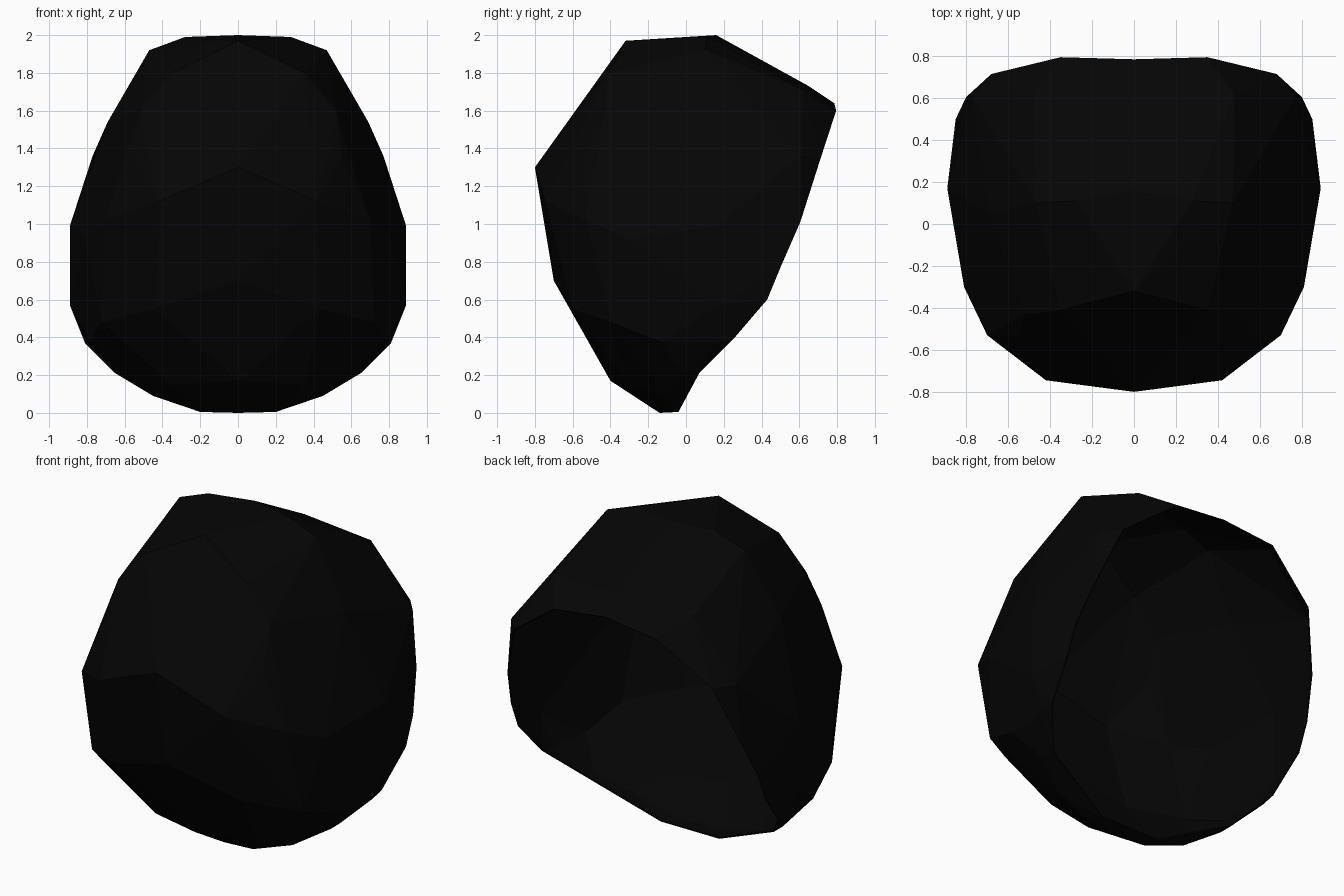
import bpy, bmesh
from mathutils import Vector

# Right half of the open rim at the back, bottom to top
RIM = [(0.2, -0.04, 0.005), (0.45, -0.02, 0.12), (0.65, 0.07, 0.21),
       (0.81, 0.25, 0.39), (0.85, 0.43, 0.6), (0.85, 0.5, 0.77),
       (0.8, 0.605, 1.01), (0.68, 0.715, 1.355), (0.35, 0.795, 1.6),
       (0, 0.785, 1.64)]
# Facet corners on the right half of the outside
CORNERS = [(0, -0.14, 0.0), (0, -0.4, 0.17), (0, -0.7, 0.7), (0, -0.8, 1.3),
           (0, -0.32, 1.97), (0, 0.16, 2.0), (0, 0.65, 1.73),   # centre line
           (0.2, -0.14, 0.01), (0.45, -0.11, 0.09), (0.65, -0.02, 0.21),
           (0.81, 0.16, 0.37), (0.78, -0.13, 0.375),           # lower edge
           (0.35, -0.31, 0.15), (0.5, -0.32, 0.275),
           (0.44, -0.6, 0.55), (0.72, -0.4, 0.48),             # chin
           (0.42, -0.745, 1.12), (0.7, -0.53, 1.02), (0.81, -0.3, 0.92),  # brow
           (0.89, 0.17, 0.57), (0.89, 0.17, 0.99), (0.77, 0.61, 1.36),  # sides
           (0.35, -0.41, 1.8), (0.52, -0.43, 1.6), (0.55, -0.54, 1.36),
           (0.69, 0.05, 1.54), (0.28, 0.11, 1.99), (0.47, 0.1, 1.92),
           (0.48, 0.615, 1.71)]                                # crown

black = bpy.data.materials.new("black")
black.diffuse_color = (0.0015, 0.0015, 0.0015, 1)

bm = bmesh.new()


def add(points):
    verts = []
    for x, y, z in points:
        verts.append(bm.verts.new((x, y, z)))
        if x:
            verts.append(bm.verts.new((-x, y, z)))
    return verts


# Faceted outside, as the hull of the corners
rim = set(add(RIM))
add(CORNERS)
bmesh.ops.convex_hull(bm, input=bm.verts[:])
bm.normal_update()

# Open the back between the rim corners
back = Vector((0, 0.85, -0.53))
cap = [f for f in bm.faces
       if all(v in rim for v in f.verts) and f.normal.dot(back) > 0.5]
bmesh.ops.delete(bm, geom=cap, context='FACES')
loose = [v for v in bm.verts if not v.link_faces]
bmesh.ops.delete(bm, geom=loose, context='VERTS')
bmesh.ops.recalc_face_normals(bm, faces=bm.faces[:])

mesh = bpy.data.meshes.new("mask_shell")
bm.to_mesh(mesh)
bm.free()
mesh.materials.append(black)
shell = bpy.data.objects.new("mask_shell", mesh)
bpy.context.collection.objects.link(shell)

# Thin wall inwards
wall = shell.modifiers.new("wall", 'SOLIDIFY')
wall.thickness = 0.008
wall.offset = -1
